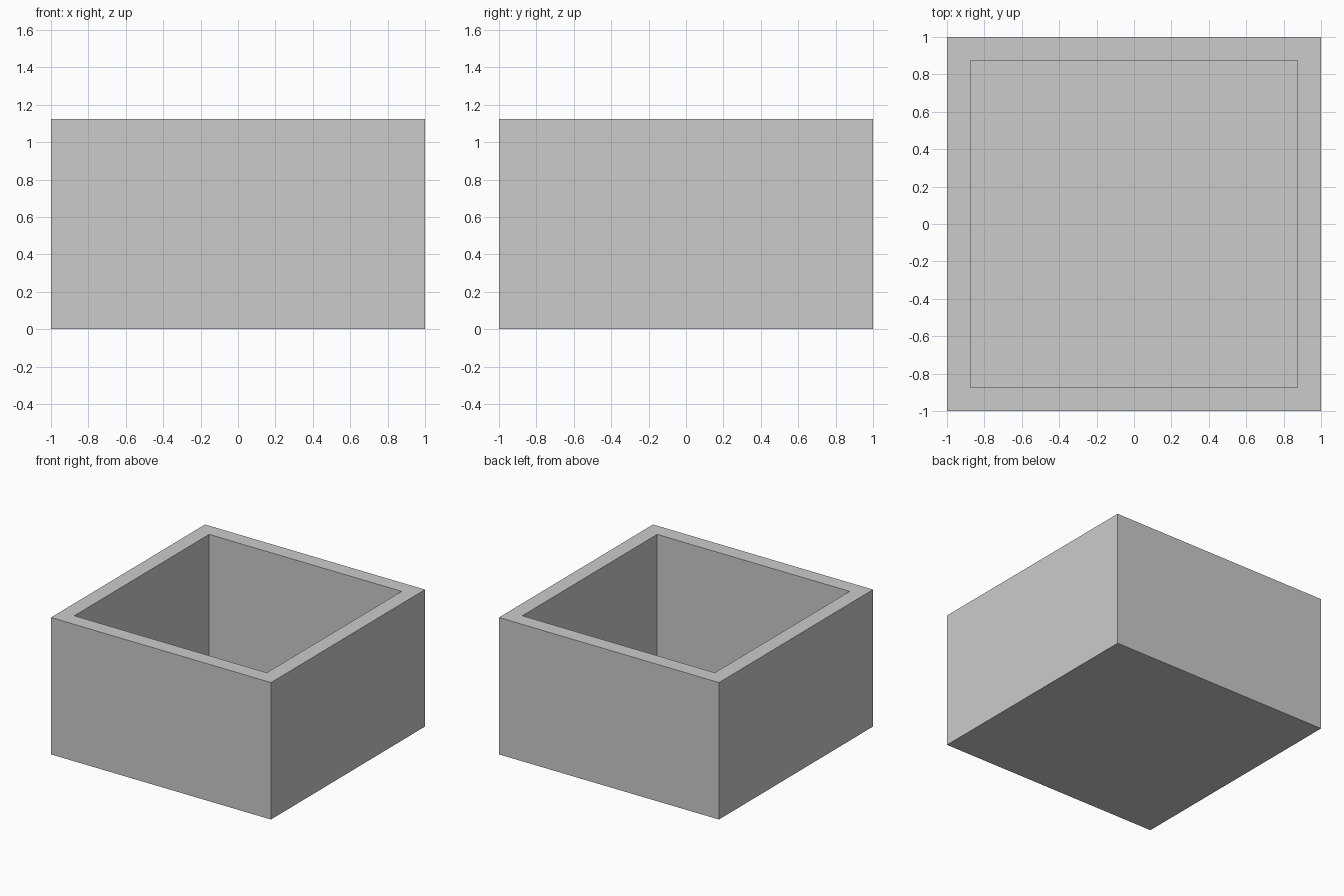
import bpy
import bmesh

if "Cube" in bpy.data.objects:
    bpy.data.objects.remove(bpy.data.objects["Cube"])

HEIGHT = 1.125   # overall height
WALL = 0.125     # wall and floor thickness

# Open box: solid block whose top is inset to form the rim, then sunk to the floor
bm = bmesh.new()
bmesh.ops.create_cube(bm, size=1)
bmesh.ops.scale(bm, vec=(2, 2, HEIGHT), verts=bm.verts)
bmesh.ops.translate(bm, vec=(0, 0, HEIGHT / 2), verts=bm.verts)
bm.normal_update()

top = max(bm.faces, key=lambda f: f.calc_center_median().z)
bmesh.ops.inset_region(bm, faces=[top], thickness=WALL, use_even_offset=True)
well = bmesh.ops.extrude_discrete_faces(bm, faces=[top])["faces"][0]
bmesh.ops.translate(bm, vec=(0, 0, WALL - HEIGHT), verts=well.verts)
bmesh.ops.recalc_face_normals(bm, faces=bm.faces)

mesh = bpy.data.meshes.new("open_box")
bm.to_mesh(mesh)
bm.free()
bpy.context.collection.objects.link(bpy.data.objects.new("open_box", mesh))
